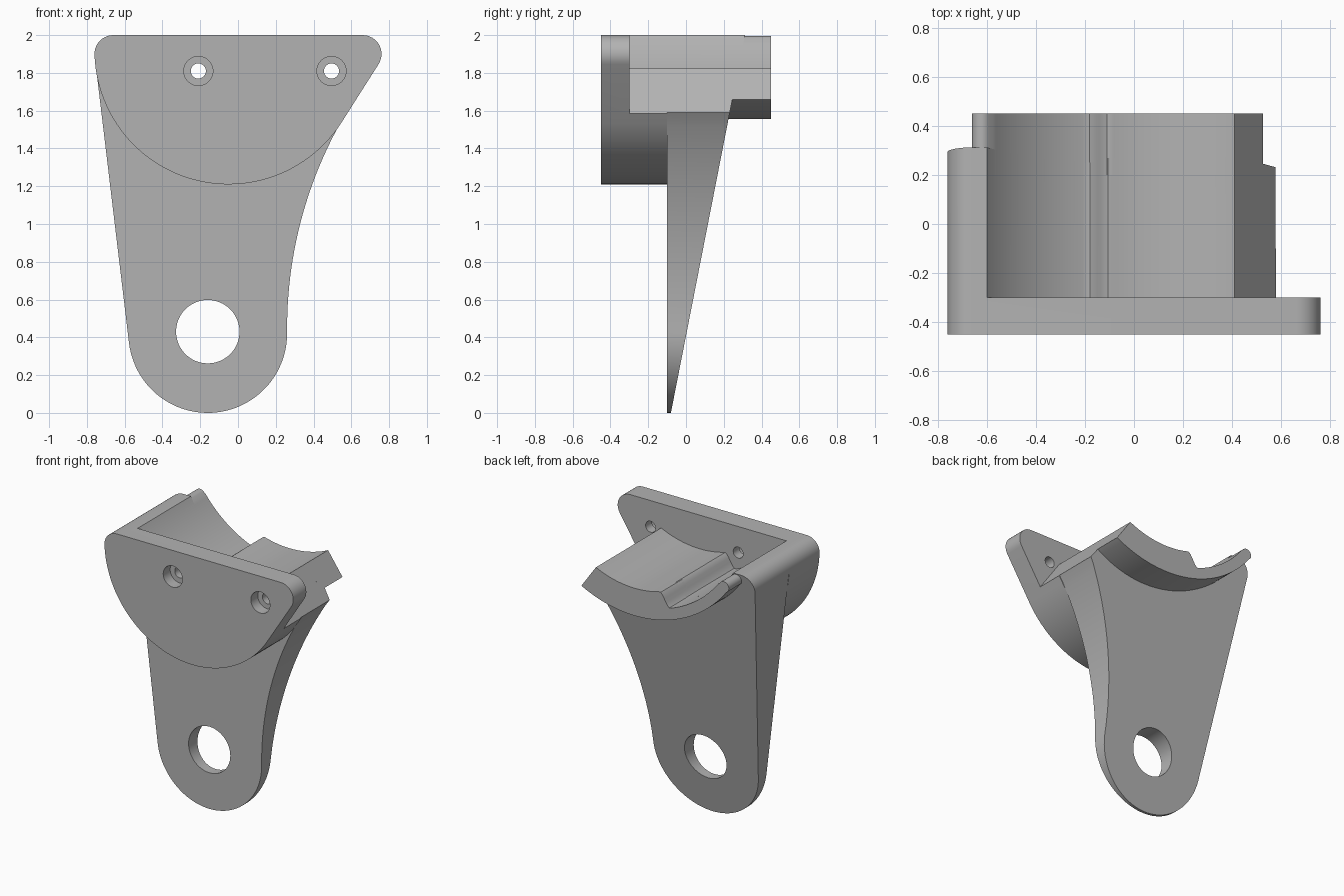
import bpy, bmesh
from math import sin, cos, radians, sqrt, pi, atan2

cube = bpy.data.objects.get("Cube")
if cube:
    bpy.data.objects.remove(cube, do_unlink=True)

grey = bpy.data.materials.new("plain grey")
grey.use_nodes = True
grey.diffuse_color = (0.45, 0.45, 0.45, 1)
grey.node_tree.nodes["Principled BSDF"].inputs["Base Color"].default_value = (0.45, 0.45, 0.45, 1)


def arc(cx, cz, r, start, end, n=24):
    """Points on a circle in the x-z plane, angles in degrees."""
    angles = [radians(start + (end - start) * i / n) for i in range(n + 1)]
    return [(cx + r * cos(a), cz + r * sin(a)) for a in angles]


def prism(name, profile, front, back):
    """Extrude an x-z profile from y = front to y = back(z)."""
    bm = bmesh.new()
    near = [bm.verts.new((x, front, z)) for x, z in profile]
    far = [bm.verts.new((x, back(z), z)) for x, z in profile]
    bm.faces.new(near)
    bm.faces.new(far[::-1])
    n = len(profile)
    for i in range(n):
        j = (i + 1) % n
        bm.faces.new((near[i], far[i], far[j], near[j]))
    bmesh.ops.recalc_face_normals(bm, faces=bm.faces)
    mesh = bpy.data.meshes.new(name)
    bm.to_mesh(mesh)
    bm.free()
    mesh.materials.append(grey)
    obj = bpy.data.objects.new(name, mesh)
    bpy.context.collection.objects.link(obj)
    return obj


def cylinder(name, x, z, r, front, back):
    return prism(name, arc(x, z, r, 0, 352.5, 47), front, lambda _: back)


def cut(obj, cutter):
    mod = obj.modifiers.new("cut", 'BOOLEAN')
    mod.operation = 'DIFFERENCE'
    mod.solver = 'EXACT'
    mod.object = cutter
    bpy.context.view_layer.objects.active = obj
    bpy.ops.object.modifier_apply(modifier=mod.name)


# Saddle curve: two concentric arcs joined by a soft step
SX, SZ = 0.1, 2.485
THICK_R, THIN_R, OUTER_R = 0.73, 0.85, 0.93


def saddle_z(x):
    t = min(max((-0.1 - x) / 0.09, 0), 1)
    r = THICK_R + (THIN_R - THICK_R) * t * t * (3 - 2 * t)
    return SZ - sqrt(r * r - (x - SX) ** 2)


def saddle_points(left, right, n=70):
    xs = [right + (left - right) * i / n for i in range(n + 1)]
    return [(x, saddle_z(x)) for x in xs]


# Shared outline pieces
right_corner = arc(0.66, 1.9, 0.1, -34, 90, 12)
left_corner = arc(-0.66, 1.9, 0.1, 90, 182, 10)

# Mounting plate with round lower edge, and the tapered arm behind it
plate_profile = right_corner + left_corner + arc(-0.05, 1.92, 0.71, 183, 327, 56)
plate = prism("mounting_plate", plate_profile, -0.45, lambda z: -0.1)

flare = arc(2.49, 0.45, 2.23, 180, 150.4, 28)
arm_profile = right_corner + left_corner + arc(-0.16, 0.42, 0.42, 186, 360, 48) + flare
arm = prism("tapered_arm", arm_profile, -0.1, lambda z: -0.08 + 0.196 * z)

# Hollow above the saddle, behind the plate
hollow_profile = saddle_points(-0.62, 0.41) + [(-0.62, 2.3), (0.9, 2.3), (0.9, 1.13)]
hollow = prism("hollow_cutter", hollow_profile, -0.3, lambda z: 0.8)
cut(plate, hollow)
cut(arm, hollow)
cutters = [hollow]

# Pivot hole in the arm
pivot = cylinder("pivot_cutter", -0.16, 0.43, 0.168, -0.6, 0.6)
cut(arm, pivot)
cutters.append(pivot)

# Counterbored screw holes
for x in (-0.21, 0.495):
    for radius, depth in ((0.077, -0.37), (0.04, -0.2)):
        bore = cylinder("screw_cutter", x, 1.81, radius, -0.6, depth)
        cut(plate, bore)
        cutters.append(bore)

# Saddle lip that projects past the arm
tip_r = (OUTER_R - THIN_R) / 2
tip_x, tip_z = -0.62, 1.955
turn = atan2(tip_z - SZ, tip_x - SX) * 180 / pi
under_start = turn
under_end = atan2(-0.835, 0.41) * 180 / pi
lip_profile = (saddle_points(-0.575, 0.41)
               + arc(tip_x, tip_z, tip_r, turn + 180, turn + 360, 14)
               + arc(SX, SZ, OUTER_R, under_start + 1, under_end, 48)
               + [(0.526, 1.66)])
lip = prism("saddle_lip", lip_profile, 0.2, lambda z: 0.45)

# Remove spent cutters and smooth the curved walls
for obj in cutters:
    bpy.data.objects.remove(obj, do_unlink=True)
for obj in (plate, arm, lip):
    bpy.ops.object.select_all(action='DESELECT')
    obj.select_set(True)
    bpy.context.view_layer.objects.active = obj
    bpy.ops.object.shade_smooth_by_angle(angle=radians(25))
